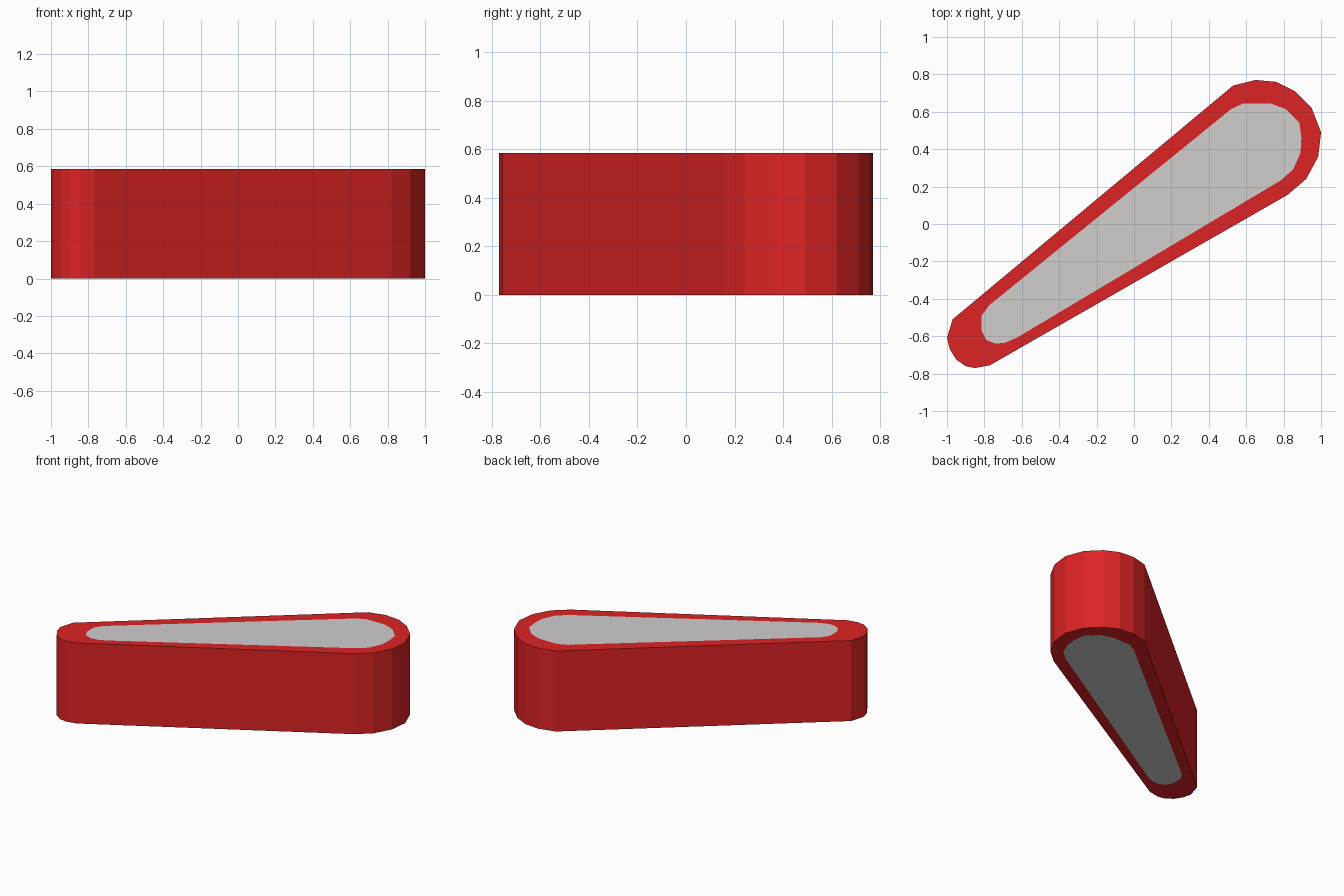
import bpy, bmesh

if "Cube" in bpy.data.objects:
    bpy.data.objects.remove(bpy.data.objects["Cube"])

HEIGHT = 0.585

# Outer teardrop profile: large rounded end, then small rounded end
outer = [(0.53, 0.74), (0.65, 0.77), (0.76, 0.76), (0.86, 0.71), (0.95, 0.62),
         (1.0, 0.49), (0.985, 0.36), (0.92, 0.24), (0.82, 0.155),
         (-0.77, -0.755), (-0.85, -0.77), (-0.90, -0.76), (-0.95, -0.725),
         (-0.985, -0.67), (-1.0, -0.61), (-0.97, -0.51)]
# Inset grey panel profile, matching point for point
inner = [(0.52, 0.615), (0.585, 0.645), (0.73, 0.645), (0.81, 0.615), (0.885, 0.54),
         (0.895, 0.46), (0.89, 0.38), (0.85, 0.29), (0.78, 0.23),
         (-0.63, -0.61), (-0.69, -0.635), (-0.74, -0.64), (-0.79, -0.62),
         (-0.815, -0.57), (-0.815, -0.49), (-0.775, -0.435)]


def material(name, rgb):
    m = bpy.data.materials.new(name)
    m.diffuse_color = (*rgb, 1)
    m.use_nodes = True
    m.node_tree.nodes["Principled BSDF"].inputs["Base Color"].default_value = m.diffuse_color
    return m


bm = bmesh.new()
n = len(outer)


def ring(points, z):
    return [bm.verts.new((x, y, z)) for x, y in points]


def bridge(a, b):
    for i in range(n):
        j = (i + 1) % n
        bm.faces.new((a[i], a[j], b[j], b[i]))


# Rims and grey panels on both ends
rims = []
for z in (0, HEIGHT):
    rim, panel = ring(outer, z), ring(inner, z)
    bridge(rim, panel)
    bm.faces.new(panel).material_index = 1
    rims.append(rim)

# Side wall
bridge(*rims)
bmesh.ops.recalc_face_normals(bm, faces=bm.faces)

mesh = bpy.data.meshes.new("tapered_bumper")
bm.to_mesh(mesh)
bm.free()
mesh.materials.append(material("red", (0.73, 0.017, 0.018)))
mesh.materials.append(material("light_grey", (0.64, 0.61, 0.615)))
bpy.context.collection.objects.link(bpy.data.objects.new("tapered_bumper", mesh))
